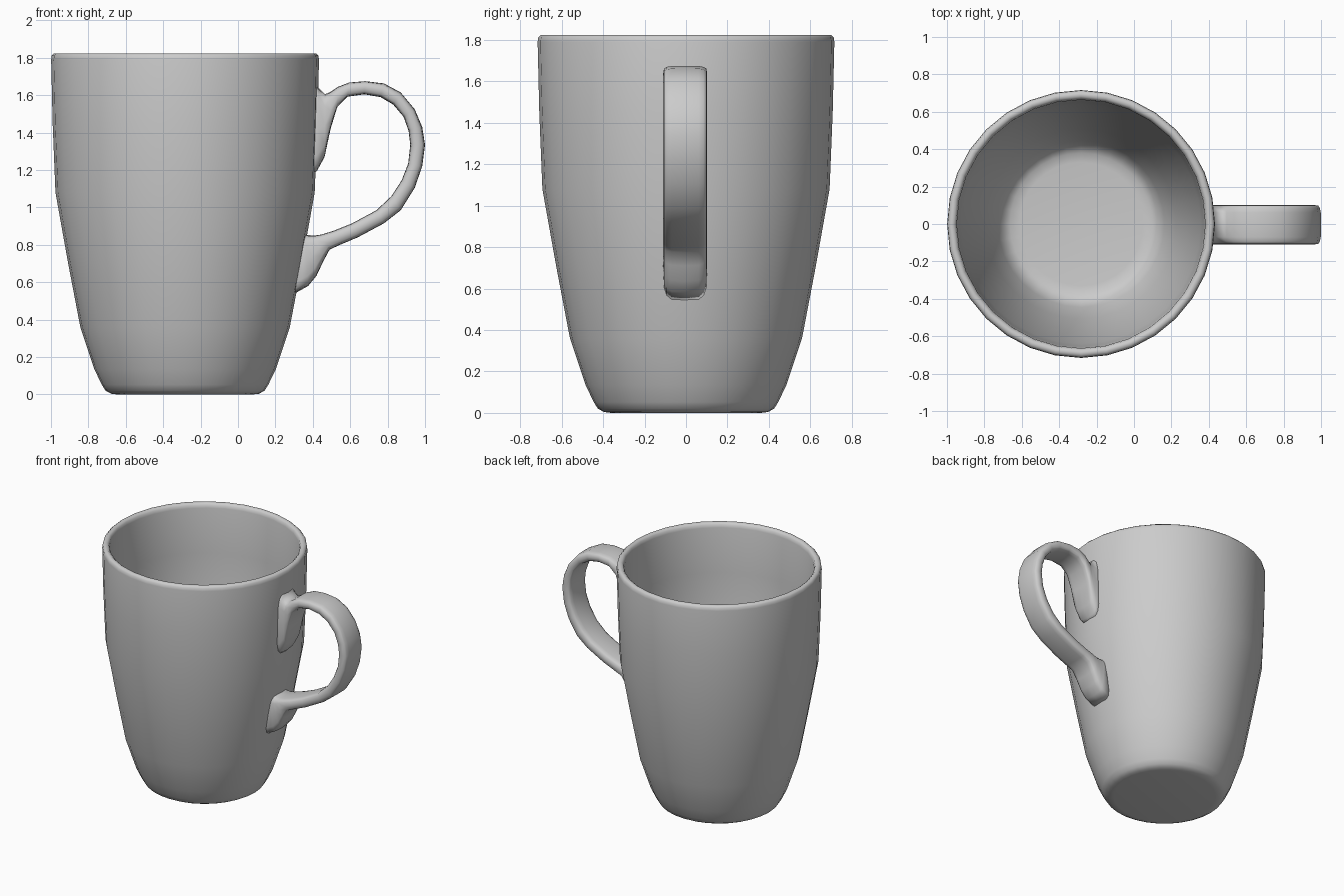
import bpy, bmesh
from math import cos, sin, pi, copysign

AXIS_X = -0.283   # body axis, the handle takes the rest of the width
SIDES = 32


def finish(bm, name):
    bmesh.ops.recalc_face_normals(bm, faces=bm.faces)
    mesh = bpy.data.meshes.new(name)
    bm.to_mesh(mesh)
    bm.free()
    mesh.shade_smooth()
    obj = bpy.data.objects.new(name, mesh)
    bpy.context.collection.objects.link(obj)
    return obj


def loft(bm, rings):
    """Skin closed rings of points in order and cap both ends."""
    rows = [[bm.verts.new(p) for p in ring] for ring in rings]
    n = len(rows[0])
    for a, b in zip(rows, rows[1:]):
        for i in range(n):
            j = (i + 1) % n
            bm.faces.new((a[i], a[j], b[j], b[i]))
    bm.faces.new(rows[0])
    bm.faces.new(rows[-1])


# Cup: outer wall, rounded rim, inner wall and floor as one (radius, z) profile
profile = [
    (0.36, 0.0), (0.395, 0.004), (0.425, 0.02), (0.445, 0.052), (0.485, 0.135),
    (0.56, 0.36), (0.625, 0.70), (0.693, 1.08), (0.708, 1.45), (0.716, 1.79),
    (0.713, 1.812), (0.700, 1.824), (0.682, 1.824), (0.669, 1.812), (0.664, 1.79),
    (0.655, 1.45), (0.640, 1.08), (0.572, 0.70), (0.508, 0.36), (0.445, 0.17),
    (0.415, 0.115), (0.38, 0.092), (0.33, 0.085),
]
bm = bmesh.new()
loft(bm, [[(AXIS_X + r * cos(2 * pi * i / SIDES), r * sin(2 * pi * i / SIDES), z)
           for i in range(SIDES)] for r, z in profile])
finish(bm, "cup_body")

# Handle: outer and inner edge of the strap in the xz plane, flared at both joints
strap = [
    (0.395, 1.70, 0.385, 1.16), (0.43, 1.64, 0.425, 1.20), (0.465, 1.605, 0.463, 1.27),
    (0.495, 1.618, 0.495, 1.42), (0.535, 1.645, 0.53, 1.535), (0.595, 1.668, 0.585, 1.592),
    (0.68, 1.675, 0.675, 1.605), (0.78, 1.663, 0.762, 1.59), (0.87, 1.615, 0.83, 1.55),
    (0.945, 1.525, 0.885, 1.485), (0.985, 1.43, 0.912, 1.41), (1.0, 1.335, 0.921, 1.335),
    (0.985, 1.22, 0.910, 1.235), (0.945, 1.105, 0.875, 1.145), (0.87, 0.985, 0.82, 1.06),
    (0.78, 0.915, 0.74, 0.985), (0.64, 0.84, 0.61, 0.915), (0.545, 0.80, 0.51, 0.875),
    (0.49, 0.775, 0.445, 0.855), (0.455, 0.71, 0.41, 0.85), (0.42, 0.635, 0.375, 0.852),
    (0.375, 0.58, 0.355, 0.858), (0.285, 0.53, 0.335, 0.87),
]


def rounded(v):
    return copysign(abs(v) ** 0.5, v)


bm = bmesh.new()
rings = []
for ox, oz, ix, iz in strap:
    ring = []
    for k in range(16):
        a = 2 * pi * k / 16
        t = 0.5 + 0.5 * rounded(sin(a))
        ring.append((ix + (ox - ix) * t, -0.004 + 0.106 * rounded(cos(a)), iz + (oz - iz) * t))
    rings.append(ring)
loft(bm, rings)
finish(bm, "handle")
